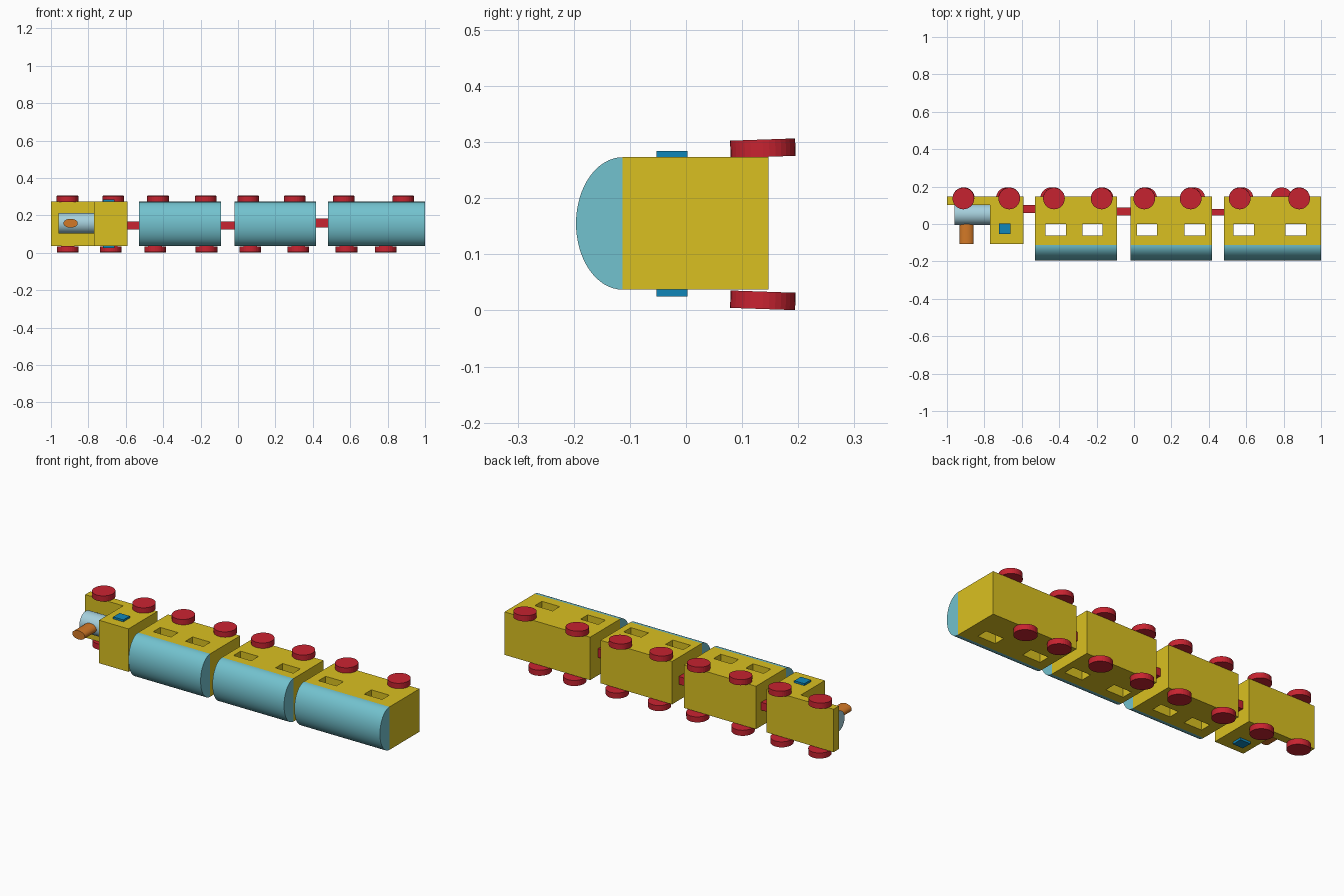
import bpy
import bmesh
from math import radians, pi, sin, cos
from mathutils import Matrix

if "Cube" in bpy.data.objects:
    bpy.data.objects.remove(bpy.data.objects["Cube"], do_unlink=True)


def material(name, rgb):
    mat = bpy.data.materials.new(name)
    mat.use_nodes = True
    mat.diffuse_color = (*rgb, 1)
    mat.node_tree.nodes["Principled BSDF"].inputs["Base Color"].default_value = (*rgb, 1)
    return mat


yellow = material("yellow", (0.70, 0.53, 0.015))
teal = material("teal", (0.17, 0.54, 0.62))
pale_blue = material("pale_blue", (0.38, 0.63, 0.72))
red = material("red", (0.58, 0.017, 0.03))
orange = material("orange", (0.65, 0.19, 0.02))
blue = material("blue", (0.005, 0.24, 0.48))

# Shared side-to-side extent and heights of the bodies
MID = 0.155
LOW, HIGH = 0.037, 0.273
BASE_Y, EAVES_Y, RIDGE_Y = 0.147, -0.113, -0.196


def finish(name, bm, mat, smooth=False):
    bmesh.ops.recalc_face_normals(bm, faces=bm.faces)
    mesh = bpy.data.meshes.new(name)
    bm.to_mesh(mesh)
    bm.free()
    mesh.materials.append(mat)
    obj = bpy.data.objects.new(name, mesh)
    bpy.context.collection.objects.link(obj)
    if smooth:
        bpy.ops.object.select_all(action="DESELECT")
        obj.select_set(True)
        bpy.context.view_layer.objects.active = obj
        bpy.ops.object.shade_smooth_by_angle(angle=radians(30))
    return obj


def box(name, x, y, z, mat):
    bm = bmesh.new()
    bmesh.ops.create_cube(bm, size=1)
    for v in bm.verts:
        v.co = [(a + b) / 2 + c * (b - a) for (a, b), c in zip((x, y, z), v.co)]
    return finish(name, bm, mat)


def cylinder(name, centre, radius, depth, turn, mat, stretch=(1, 1, 1), smooth=True):
    bm = bmesh.new()
    bmesh.ops.create_cone(bm, cap_ends=True, segments=32, radius1=radius,
                          radius2=radius, depth=depth)
    bm.transform(Matrix.Translation(centre) @ Matrix.Diagonal((*stretch, 1)) @ turn)
    return finish(name, bm, mat, smooth)


def roof(name, x0, x1):
    # Half-ellipse profile extruded along the wagon
    bm = bmesh.new()
    steps = 32
    angles = [pi * i / steps for i in range(steps + 1)]
    profile = [bm.verts.new((x0, EAVES_Y + (RIDGE_Y - EAVES_Y) * sin(a),
                             MID + (HIGH - LOW) / 2 * cos(a))) for a in angles]
    face = bm.faces.new(profile)
    side = bmesh.ops.extrude_face_region(bm, geom=[face])["geom"]
    moved = [g for g in side if isinstance(g, bmesh.types.BMVert)]
    bmesh.ops.translate(bm, verts=moved, vec=(x1 - x0, 0, 0))
    return finish(name, bm, teal, smooth=True)


def wagon(name, x0, x1, windows):
    body = box(name + "_body", (x0, x1), (EAVES_Y, BASE_Y), (LOW, HIGH), yellow)
    # Window openings pass right through the body
    for i, x in enumerate(windows):
        cutter = box(f"{name}_window_cutter_{i}", (x - 0.054, x + 0.054),
                     (-0.062, 0), (LOW - 0.1, HIGH + 0.1), yellow)
        cutter.hide_render = True
        cut = body.modifiers.new("window", "BOOLEAN")
        cut.operation = "DIFFERENCE"
        cut.solver = "EXACT"
        cut.object = cutter
        bpy.context.view_layer.objects.active = body
        bpy.ops.object.modifier_apply(modifier=cut.name)
        bpy.data.objects.remove(cutter, do_unlink=True)
    roof(name + "_roof", x0, x1)


# Wagons
wagon("front_wagon", -0.528, -0.09, (-0.418, -0.222))
wagon("middle_wagon", -0.018, 0.417, (0.07, 0.325))
wagon("rear_wagon", 0.48, 1.0, (0.587, 0.865))

# Engine
box("engine_base", (-1.0, -0.77), (0.102, BASE_Y), (LOW, HIGH), yellow)
box("engine_cab", (-0.77, -0.592), (-0.106, BASE_Y), (LOW, HIGH), yellow)
box("cab_window", (-0.722, -0.66), (-0.053, 0.003), (0.025, 0.284), blue)
cylinder("boiler", (-0.862, 0.05, 0.158), 0.056, 0.196,
         Matrix.Rotation(pi / 2, 4, "Y"), pale_blue)
cylinder("chimney", (-0.895, -0.04, 0.158), 0.038, 0.132,
         Matrix.Rotation(pi / 2, 4, "X"), orange, stretch=(1, 1, 0.63))

# Couplings
box("front_coupling", (-0.60, -0.52), (0.06, 0.102), (0.125, 0.168), red)
box("middle_coupling", (-0.10, -0.01), (0.045, 0.088), (0.125, 0.168), red)
box("rear_coupling", (0.41, 0.49), (0.046, 0.079), (0.136, 0.184), red)

# Wheels, slightly splayed on both sides
left_wheels = (-0.912, -0.667, -0.428, -0.173, 0.055, 0.303, 0.565, 0.883)
right_wheels = (-0.91, -0.68, -0.443, -0.168, 0.065, 0.322, 0.58, 0.79)
for side, xs, z, tilt in (("upper", left_wheels, 0.289, 2),
                          ("lower", right_wheels, 0.018, -2)):
    for i, x in enumerate(xs):
        cylinder(f"{side}_wheel_{i + 1}", (x, 0.137, z), 0.058, 0.031,
                 Matrix.Rotation(radians(tilt), 4, "X"), red, smooth=False)
